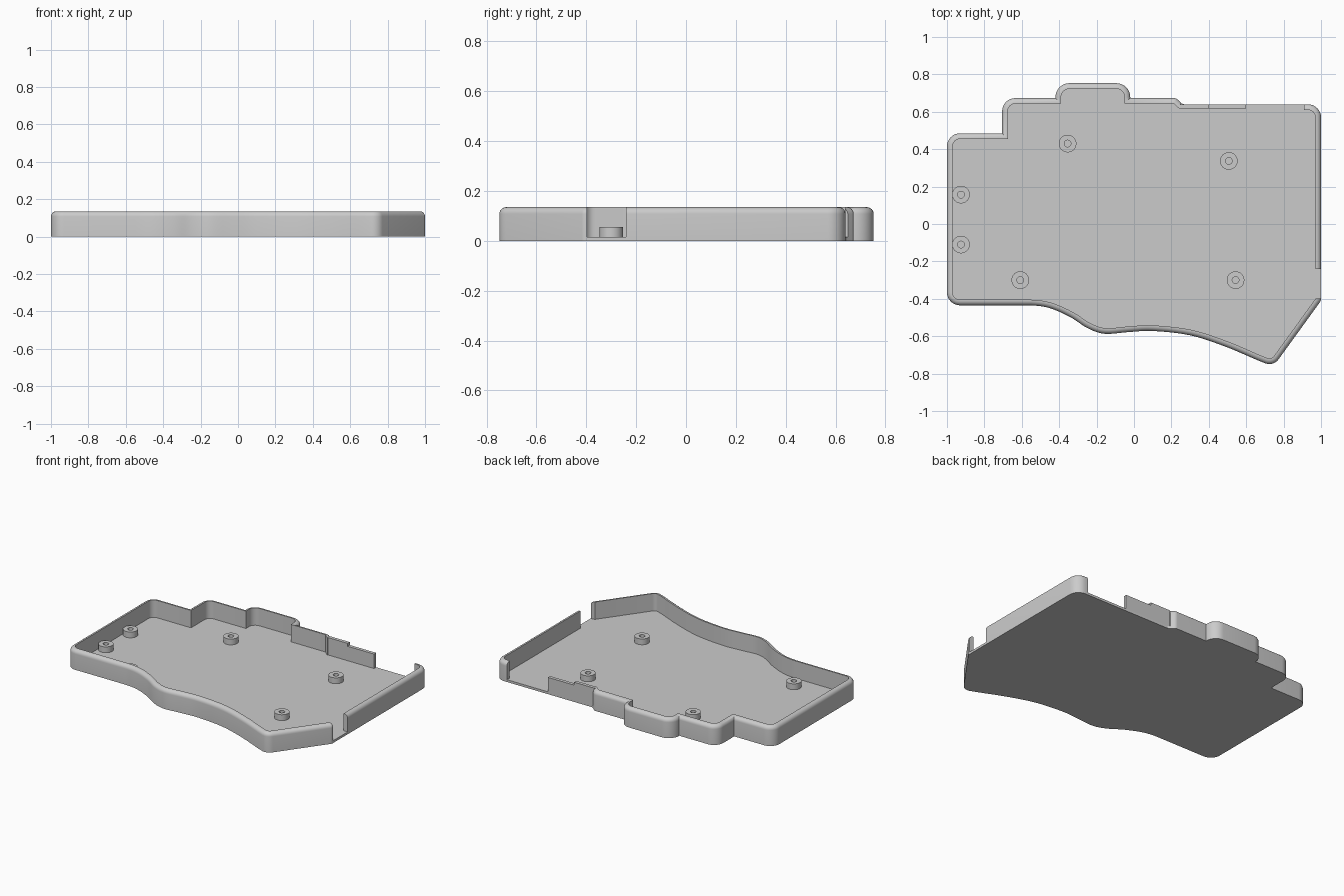
import bpy, bmesh, math
from mathutils import Vector

cube = bpy.data.objects.get("Cube")
if cube:
    bpy.data.objects.remove(cube, do_unlink=True)

HEIGHT, FLOOR, WALL, ROUND = 0.135, 0.016, 0.03, 0.027

grey = bpy.data.materials.new("plain grey")
grey.use_nodes = True
colour = (0.6, 0.6, 0.6, 1)
grey.diffuse_color = colour
grey.node_tree.nodes["Principled BSDF"].inputs["Base Color"].default_value = colour


def make_object(name, bm):
    bmesh.ops.recalc_face_normals(bm, faces=bm.faces)
    mesh = bpy.data.meshes.new(name)
    bm.to_mesh(mesh)
    bm.free()
    mesh.materials.append(grey)
    obj = bpy.data.objects.new(name, mesh)
    bpy.context.collection.objects.link(obj)
    return obj


def make_box(name, low, high):
    bm = bmesh.new()
    bmesh.ops.create_cube(bm, size=1)
    for v in bm.verts:
        v.co = [(a + b) / 2 + c * (b - a) for a, b, c in zip(low, high, v.co)]
    return make_object(name, bm)


def activate(obj):
    bpy.ops.object.select_all(action='DESELECT')
    obj.select_set(True)
    bpy.context.view_layer.objects.active = obj


def smooth(obj):
    activate(obj)
    bpy.ops.object.shade_smooth_by_angle(angle=math.radians(32))


def spline(points, steps=5):
    """Smooth curve through points; the two end points only set direction."""
    out = []
    pts = [Vector((x, y, 0)) for x, y in points]
    for a, b, c, d in zip(pts, pts[1:], pts[2:], pts[3:]):
        for i in range(steps):
            t = i / steps
            out.append(0.5 * (2 * b + (c - a) * t + (2 * a - 5 * b + 4 * c - d) * t * t
                              + (3 * b - a - 3 * c + d) * t ** 3))
    return out + [pts[-2]]


def round_corner(before, corner, after, radius, steps=8):
    u, v = (before - corner).normalized(), (after - corner).normalized()
    half = u.angle(v) / 2
    centre = corner + (u + v).normalized() * radius / math.sin(half)
    reach = radius / math.tan(half)
    start = (corner + u * reach - centre).normalized()
    end = (corner + v * reach - centre).normalized()
    return [centre + start.slerp(end, i / steps).normalized() * radius
            for i in range(steps + 1)]


# Outline, counter-clockwise: wavy front edge, then corners with radii
wave = spline([(-0.7, -0.435), (-0.55, -0.435), (-0.45, -0.45), (-0.34, -0.498),
               (-0.246, -0.558), (-0.155, -0.587), (-0.03, -0.578), (0.1, -0.572),
               (0.3, -0.595), (0.487, -0.655), (0.66, -0.728), (0.745, -0.762)])
corners = [(p, 0) for p in wave]
corners += [(Vector((x, y, 0)), r) for x, y, r in [
    (0.745, -0.762, 0.06), (1, -0.41, 0.03), (1, 0.64, 0.07),
    (0.26, 0.64, 0.03), (0.225, 0.673, 0.03), (-0.02, 0.673, 0),
    (-0.02, 0.753, 0.075), (-0.42, 0.753, 0.075), (-0.42, 0.673, 0),
    (-0.705, 0.673, 0.07), (-0.705, 0.485, 0), (-1, 0.485, 0.07),
    (-1, -0.435, 0.07)]]
outline = []
for i, (p, r) in enumerate(corners):
    if r:
        outline += round_corner(corners[i - 1][0], p, corners[(i + 1) % len(corners)][0], r)
    else:
        outline.append(p)

# Inward mitre direction at every outline point
mitres = []
for i, p in enumerate(outline):
    d1 = (p - outline[i - 1]).normalized()
    d2 = (outline[(i + 1) % len(outline)] - p).normalized()
    n1, n2 = Vector((-d1.y, d1.x, 0)), Vector((-d2.y, d2.x, 0))
    mitres.append((n1 + n2) / (1 + n1.dot(n2)))

# Tray: wall section swept round the outline, with a closed floor
section = [(0, 0)]
for i in range(7):
    a = math.pi / 2 * i / 6
    section.append((ROUND * (1 - math.cos(a)), HEIGHT - ROUND * (1 - math.sin(a))))
section += [(WALL, HEIGHT), (WALL, FLOOR)]
bm = bmesh.new()
rings = [[bm.verts.new(p + m * inset + Vector((0, 0, z))) for p, m in zip(outline, mitres)]
         for inset, z in section]
for low, high in zip(rings, rings[1:]):
    for i in range(len(low)):
        bm.faces.new((low[i - 1], low[i], high[i], high[i - 1]))
bm.faces.new(rings[0])
bm.faces.new(rings[-1])
tray = make_object("tray", bm)

# Openings in the side and back walls
for name, low, high in [("side_opening", (0.94, -0.397, FLOOR), (1.1, -0.24, 0.3)),
                        ("back_opening", (0.25, 0.59, FLOOR), (0.91, 0.8, 0.3))]:
    cutter = make_box(name, low, high)
    cutter.hide_render = True
    mod = tray.modifiers.new(name, 'BOOLEAN')
    mod.operation = 'DIFFERENCE'
    mod.solver = 'EXACT'
    mod.object = cutter
    activate(tray)
    bpy.ops.object.modifier_apply(modifier=mod.name)
    bpy.data.objects.remove(cutter, do_unlink=True)
smooth(tray)

# Thin square-edged part of the back wall
make_box("back_wall_high", (0.245, 0.617, FLOOR - 0.004), (0.4, 0.64, HEIGHT))
make_box("back_wall_low", (0.4, 0.617, FLOOR - 0.004), (0.6, 0.64, HEIGHT - 0.02))

# Hollow mounting posts
posts = [(-0.355, 0.43), (0.507, 0.337), (-0.925, 0.157),
         (-0.925, -0.11), (-0.608, -0.3), (0.543, -0.3)]
SIDES = 32
for number, (x, y) in enumerate(posts, 1):
    bm = bmesh.new()
    rings = []
    for r, z in [(0.047, FLOOR - 0.002), (0.047, 0.056), (0.018, 0.056), (0.018, FLOOR - 0.002)]:
        rings.append([bm.verts.new((x + r * math.cos(math.tau * i / SIDES),
                                    y + r * math.sin(math.tau * i / SIDES), z))
                      for i in range(SIDES)])
    for a, b in zip(rings, rings[1:] + rings[:1]):
        for i in range(SIDES):
            bm.faces.new((a[i - 1], a[i], b[i], b[i - 1]))
    smooth(make_object(f"mounting_post_{number}", bm))
